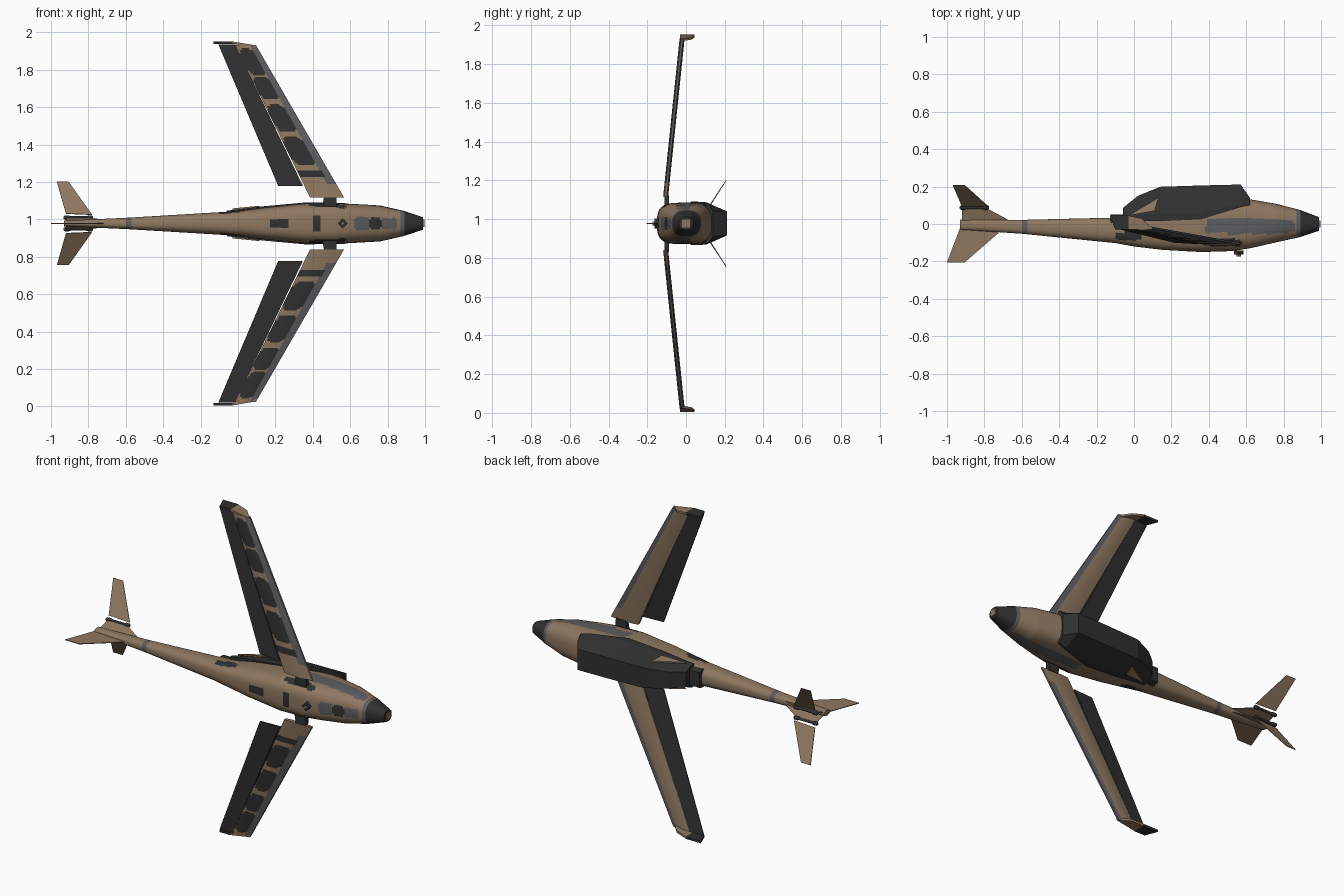
import bpy, bmesh, math
from mathutils import Vector

if "Cube" in bpy.data.objects:
    bpy.data.objects.remove(bpy.data.objects["Cube"])

CZ = 0.978  # height of the fuselage axis


def mat(name, r, g, b):
    m = bpy.data.materials.new(name)
    m.diffuse_color = (r, g, b, 1)
    m.use_nodes = True
    m.node_tree.nodes["Principled BSDF"].inputs["Base Color"].default_value = m.diffuse_color
    return m


TAN = mat("tan paint", 0.27, 0.185, 0.118)
DARK = mat("dark paint", 0.03, 0.03, 0.03)
GREY = mat("grey paint", 0.11, 0.11, 0.12)
MATS = [TAN, DARK, GREY]


def finish(bm, name, mats, smooth=None):
    bmesh.ops.recalc_face_normals(bm, faces=bm.faces)
    me = bpy.data.meshes.new(name)
    bm.to_mesh(me)
    bm.free()
    ob = bpy.data.objects.new(name, me)
    bpy.context.collection.objects.link(ob)
    for m in mats:
        me.materials.append(m)
    if smooth:
        bpy.ops.object.select_all(action='DESELECT')
        ob.select_set(True)
        bpy.context.view_layer.objects.active = ob
        bpy.ops.object.shade_smooth_by_angle(angle=math.radians(smooth))
    return ob


def loft(name, rings, mats, rule=None, smooth=None):
    """Skin closed rings of points; rule(centre) picks the material."""
    bm = bmesh.new()
    vs = [[bm.verts.new(p) for p in r] for r in rings]
    n = len(rings[0])
    for a, b in zip(vs, vs[1:]):
        for i in range(n):
            j = (i + 1) % n
            f = bm.faces.new((a[i], a[j], b[j], b[i]))
            if rule:
                f.material_index = rule(f.calc_center_median())
    for r in (vs[0], vs[-1]):
        f = bm.faces.new(r)
        if rule:
            f.material_index = rule(f.calc_center_median())
    return finish(bm, name, mats, smooth)


def plate(name, pts, off, m):
    """Flat panel: polygon pushed both ways along off."""
    o = Vector(off)
    return loft(name, [[Vector(p) - o for p in pts], [Vector(p) + o for p in pts]], [m])


def blob(a, b, ca, cb, ra, rb, n=4):
    return abs((a - ca) / ra) ** n + abs((b - cb) / rb) ** n < 1


def lerp_table(table, x):
    for a, b in zip(table, table[1:]):
        if x <= b[0]:
            t = (x - a[0]) / (b[0] - a[0])
            return [p + (q - p) * t for p, q in zip(a, b)]
    return table[-1]


# Fuselage: x, half width, belly y, back y, squareness
BODY = [(-.93, .015, -.03, .025, 2.5), (-.6, .03, -.052, .022, 2.5),
        (-.1, .06, -.102, .034, 2.5), (0, .067, -.12, .042, 2.7), (.15, .086, -.138, .09, 3),
        (.36, .107, -.15, .125, 3.3), (.52, .107, -.145, .135, 3.3),
        (.62, .104, -.13, .132, 3), (.76, .096, -.098, .108, 2.7),
        (.888, .067, -.07, .075, 2.5), (.99, .033, -.036, .036, 2.5)]


def body_ring(x, n=56):
    _, w, y0, y1, e = lerp_table(BODY, x)
    yc, h = (y0 + y1) / 2, (y1 - y0) / 2
    ring = []
    for i in range(n):
        c, s = math.cos(2 * math.pi * i / n), math.sin(2 * math.pi * i / n)
        ring.append((x, yc + h * math.copysign(abs(c) ** (2 / e), c),
                     CZ + w * math.copysign(abs(s) ** (2 / e), s)))
    return ring


def body_rule(c):
    x, y, z = c.x, c.y, c.z - CZ
    if x > .888:
        return 1
    if x > .872 or -.6 < x < -.57:
        return 2
    half = lerp_table(BODY, x)[1]
    if y < -.07 and abs(z) < .75 * half:          # belly patches
        if blob(x, z, .22, 0, .05, .022) or blob(x, z, .42, 0, .02, .048) or blob(x, z, .735, 0, .035, .03):
            return 1
        if blob(x, z, .66, 0, .045, .032) or blob(x, z, .81, 0, .045, .03):
            return 2
    if abs(z) > .5 * half:                        # side patches
        if blob(x, y, .62, -.015, .24, .038):
            return 2
        if blob(x, y, .48, -.1, .1, .02) or blob(x, y, -.03, -.065, .07, .022):
            return 1
    return 0


xs = [-.93 + 1.92 * i / 192 for i in range(193)]
loft("fuselage", [body_ring(x) for x in xs], MATS, body_rule, 40)
plate("nose_tip", [(.99, -.02, CZ - .02), (.99, .02, CZ - .02), (.99, .02, CZ + .02), (.99, -.02, CZ + .02)],
      (.007, 0, 0), TAN)


# Dark equipment pack on the back: x, base y, shoulder y, shoulder half width, top y, top half width
def pack_ring(x, y0, ys, w, y1, w1):
    half = [(y0, w), (ys, w), (y1, w1)]
    return [(x, y, CZ + h) for y, h in half] + [(x, y, CZ - h) for y, h in reversed(half)]


PACK = [(-.06, .01, .03, .068, .085, .045), (.02, .015, .045, .078, .15, .05), (.14, .015, .055, .092, .199, .06),
        (.36, .025, .06, .112, .206, .062), (.57, .09, .105, .109, .211, .062),
        (.62, .10, .115, .1, .14, .066)]
loft("equipment_pack", [pack_ring(*p) for p in PACK], [DARK])
loft("pack_tail_box", [pack_ring(x, -.01, .03, .052, .052, .045) for x in (-.125, -.04)], [DARK])

# Belly camera: dark diamond ring with a tan centre
for nm, r, y, m in (("camera_mount", .026, -.152, DARK), ("camera_lens", .011, -.163, TAN)):
    plate(nm, [(.56 + r, y, CZ), (.56, y, CZ + r), (.56 - r, y, CZ), (.56, y, CZ - r)], (0, .01, 0), m)

# Wings: height above the axis runs from H0 at the root to H1 at the tip
H0, H1 = .139, .955


def wing_y(h):
    return -.105 + .085 * (h - H0) / (H1 - H0)


def main_edges(h):
    t = (h - H0) / (H1 - H0)
    return .567 - .472 * t, .385 - .40 * t      # leading, trailing x


def flap_edges(h):
    t = (h - .2) / (.957 - .2)
    return .347 - .362 * t, .215 - .32 * t


def section(s, h, edges, thick, n=14):
    le, te = edges(h)
    prof = [(i / n, thick(i / n)) for i in range(n + 1)]
    prof += [(u, -k) for u, k in reversed(prof)]
    return [(le + (te - le) * u, wing_y(h) + k, CZ + s * h) for u, k in prof]


def wing_rule(c):
    h = abs(c.z - CZ)
    le, te = main_edges(h)
    u = (le - c.x) / (le - te)
    if h > .21 and u < .2:
        return 2
    if c.y < wing_y(h):
        if any(blob(h, u, hc, .62, r, .36) for hc, r in ((.862, .072), (.722, .06), (.562, .072), (.387, .076))):
            return 1
        if .252 < h < .28:
            return 1
        if h > .21 and u < .3:
            return 2
    return 0


for s, side in ((1, "upper"), (-1, "lower")):
    hs = [H0 + (H1 - H0) * i / 90 for i in range(91)]
    loft(side + "_wing",
         [section(s, h, main_edges, lambda u: .003 + .010 * math.sin(math.pi * min(1, .08 + u * .75))) for h in hs],
         MATS, wing_rule, 40)
    loft(side + "_wing_flap", [section(s, h, flap_edges, lambda u: .009 - .007 * u, 2) for h in (.2, .957)], [DARK])
    # upturned wing tip, tan in front and dark behind
    plate(side + "_wing_tip", [(.1, -.03, CZ + s * .945), (.04, .03, CZ + s * .955),
                               (-.03, .045, CZ + s * .967), (-.03, -.03, CZ + s * .967)], (0, 0, .006), TAN)
    plate(side + "_wing_tip_flap", [(-.03, -.03, CZ + s * .967), (-.03, .045, CZ + s * .967),
                                    (-.13, .045, CZ + s * .967), (-.10, -.03, CZ + s * .967)], (0, 0, .007), DARK)
    # wing hinge block
    plate(side + "_wing_mount", [(.45, -.1, CZ + s * .08), (.53, -.1, CZ + s * .08),
                                 (.525, -.1, CZ + s * .145), (.46, -.1, CZ + s * .145)], (0, .012, 0), DARK)
    # tan flash on the side of the pack
    plate(side + "_pack_flash", [(-.03, .045, CZ + s * .076), (.13, .14, CZ + s * .078),
                                 (.11, .07, CZ + s * .09)], (0, 0, .004), TAN)
    # slanted tail fin, hinge rod and stub
    plate(side + "_tail_fin", [(-.78, .095, CZ + s * .046), (-.92, .095, CZ + s * .052),
                               (-.968, .207, CZ + s * .222), (-.905, .207, CZ + s * .222)],
          (0, .0015, -s * .001), TAN)
    plate(side + "_tail_stub", [(-.66, .015, CZ + s * .008), (-.79, .085, CZ + s * .03),
                                (-.92, .085, CZ + s * .03), (-.92, .015, CZ + s * .008)],
          (0, .0005, -s * .0015), TAN)
    rod = []
    for x, r in ((-.932, .006), (-.925, .012), (-.905, .012), (-.895, .008), (-.81, .008),
                 (-.80, .012), (-.782, .012), (-.775, .006)):
        rod.append([(x, .088 + r * math.cos(a * math.pi / 5), CZ + s * .031 + r * math.sin(a * math.pi / 5))
                    for a in range(10)])
    loft(side + "_tail_rod", rod, [DARK], None, 40)

# Belly-side vertical fin
plate("vertical_fin", [(-.72, -.045, CZ), (-.93, -.02, CZ), (-1.0, -.205, CZ), (-.905, -.205, CZ)],
      (0, 0, .002), TAN)
